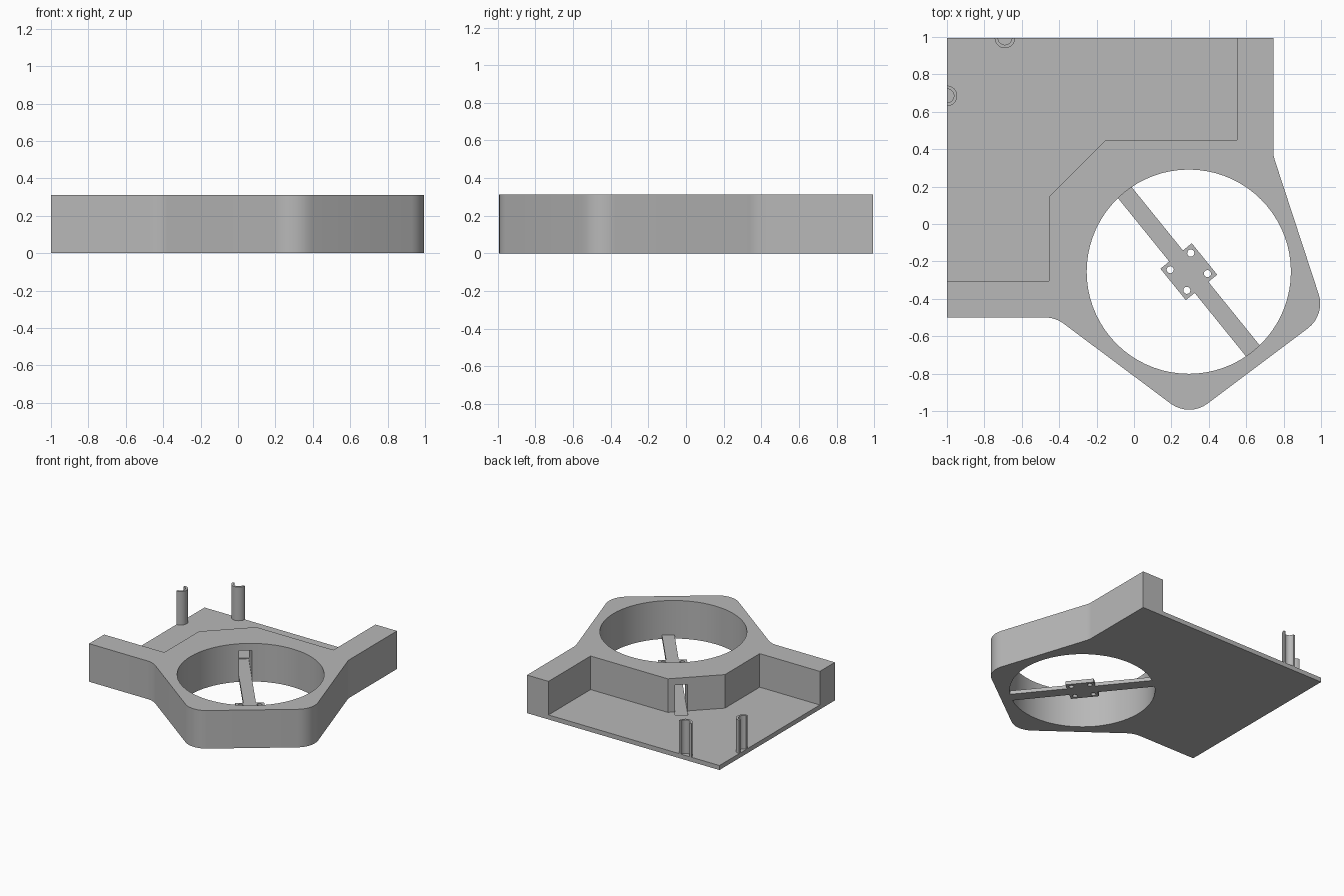
import bpy, bmesh, math
from mathutils import Vector, Matrix

cube = bpy.data.objects.get("Cube")
if cube:
    bpy.data.objects.remove(cube, do_unlink=True)

HEIGHT, FLOOR, BAR = 0.312, 0.037, 0.03
CENTRE = Vector((0.293, -0.255, 0))
RING_R = 0.546
BAR_ANGLE = math.atan2(0.777, -0.629)
BAR_DIR = Vector((math.cos(BAR_ANGLE), math.sin(BAR_ANGLE), 0))

grey = bpy.data.materials.new("plain grey")
grey.use_nodes = True
grey.diffuse_color = (0.48, 0.48, 0.48, 1)
grey.node_tree.nodes["Principled BSDF"].inputs["Base Color"].default_value = grey.diffuse_color


def prism(name, outline, z0, z1):
    """Extrude a 2D outline from z0 to z1."""
    bm = bmesh.new()
    face = bm.faces.new([bm.verts.new((p[0], p[1], z0)) for p in outline])
    top = bmesh.ops.extrude_face_region(bm, geom=[face])["geom"]
    bmesh.ops.translate(bm, vec=(0, 0, z1 - z0),
                        verts=[v for v in top if isinstance(v, bmesh.types.BMVert)])
    bmesh.ops.recalc_face_normals(bm, faces=bm.faces)
    mesh = bpy.data.meshes.new(name)
    bm.to_mesh(mesh)
    bm.free()
    mesh.materials.append(grey)
    obj = bpy.data.objects.new(name, mesh)
    bpy.context.collection.objects.link(obj)
    return obj


def circle(centre, r, n, start=0.0, sweep=math.tau):
    steps = n if sweep == math.tau else n - 1
    return [(centre[0] + r * math.cos(start + sweep * i / steps),
             centre[1] + r * math.sin(start + sweep * i / steps)) for i in range(n)]


def bar_box(name, d0, d1, width, z0, z1):
    """Box along the bar direction, between distances d0 and d1 from the ring centre."""
    side = Vector((-BAR_DIR.y, BAR_DIR.x, 0)) * width / 2
    a, b = CENTRE + BAR_DIR * d0, CENTRE + BAR_DIR * d1
    return prism(name, [a - side, b - side, b + side, a + side], z0, z1)


def rounded(points, r, n=8):
    """Outline with corners rounded where flagged."""
    out = []
    for i, (x, y, flag) in enumerate(points):
        p = Vector((x, y))
        if not flag:
            out.append(p)
            continue
        u = (Vector(points[i - 1][:2]) - p).normalized()
        v = (Vector(points[(i + 1) % len(points)][:2]) - p).normalized()
        half = u.angle(v) / 2
        mid = p + (u + v).normalized() * r / math.sin(half)
        start = p + u * r / math.tan(half) - mid
        turn = start.angle_signed(p + v * r / math.tan(half) - mid)
        for k in range(n + 1):
            # angle_signed is clockwise positive
            out.append(mid + Matrix.Rotation(-turn * k / n, 2) @ start)
    return out


def boolean(obj, other, operation):
    mod = obj.modifiers.new("cut", "BOOLEAN")
    mod.operation, mod.solver, mod.object = operation, "EXACT", other
    bpy.ops.object.select_all(action="DESELECT")
    bpy.context.view_layer.objects.active = obj
    obj.select_set(True)
    bpy.ops.object.modifier_apply(modifier=mod.name)
    bpy.data.objects.remove(other, do_unlink=True)


def smooth(obj):
    bpy.ops.object.select_all(action="DESELECT")
    bpy.context.view_layer.objects.active = obj
    obj.select_set(True)
    bpy.ops.object.shade_smooth_by_angle(angle=math.radians(30))


# Housing: rounded outline with the corner pocket, fan opening and wire tunnel cut out
housing = prism("housing", rounded([
    (-1, 0.995, 0), (-1, -0.5, 0), (-0.42, -0.5, 1), (0.295, -1.034, 1),
    (1.024, -0.487, 1), (0.745, 0.365, 1), (0.745, 0.995, 0)], 0.165), 0, HEIGHT)
pocket = prism("pocket_cutter", [
    (-1.1, 1.1), (-1.1, -0.305), (-0.455, -0.305), (-0.455, 0.145),
    (-0.15, 0.45), (0.55, 0.45), (0.55, 1.1)], FLOOR, 0.5)
boolean(housing, pocket, "DIFFERENCE")
boolean(housing, prism("opening_cutter", circle(CENTRE, RING_R, 72), -0.1, 0.5), "DIFFERENCE")
boolean(housing, bar_box("tunnel_cutter", 0.4, 0.88, 0.094, BAR, 0.255), "DIFFERENCE")
smooth(housing)

# Cross bar with square motor mount and four screw holes
bar = bar_box("cross_bar", -0.55, 0.55, 0.094, 0, BAR)
boolean(bar, bar_box("motor_mount", -0.108, 0.108, 0.216, 0, BAR), "UNION")
for i in range(4):
    a = math.radians(-6) + i * math.pi / 2
    spot = CENTRE + Vector((math.cos(a), math.sin(a), 0)) * 0.1
    boolean(bar, prism("screw_cutter", circle(spot, 0.019, 20), -0.1, 0.1), "DIFFERENCE")
smooth(bar)

# Half-pipe posts on the two open edges of the floor
for name, spot, start in (("side_post", (-1, 0.685), -math.pi / 2),
                          ("back_post", (-0.69, 0.995), math.pi)):
    ring = circle(spot, 0.055, 17, start, math.pi)
    ring += reversed(circle(spot, 0.037, 17, start, math.pi))
    smooth(prism(name, ring, FLOOR - 0.005, HEIGHT))
